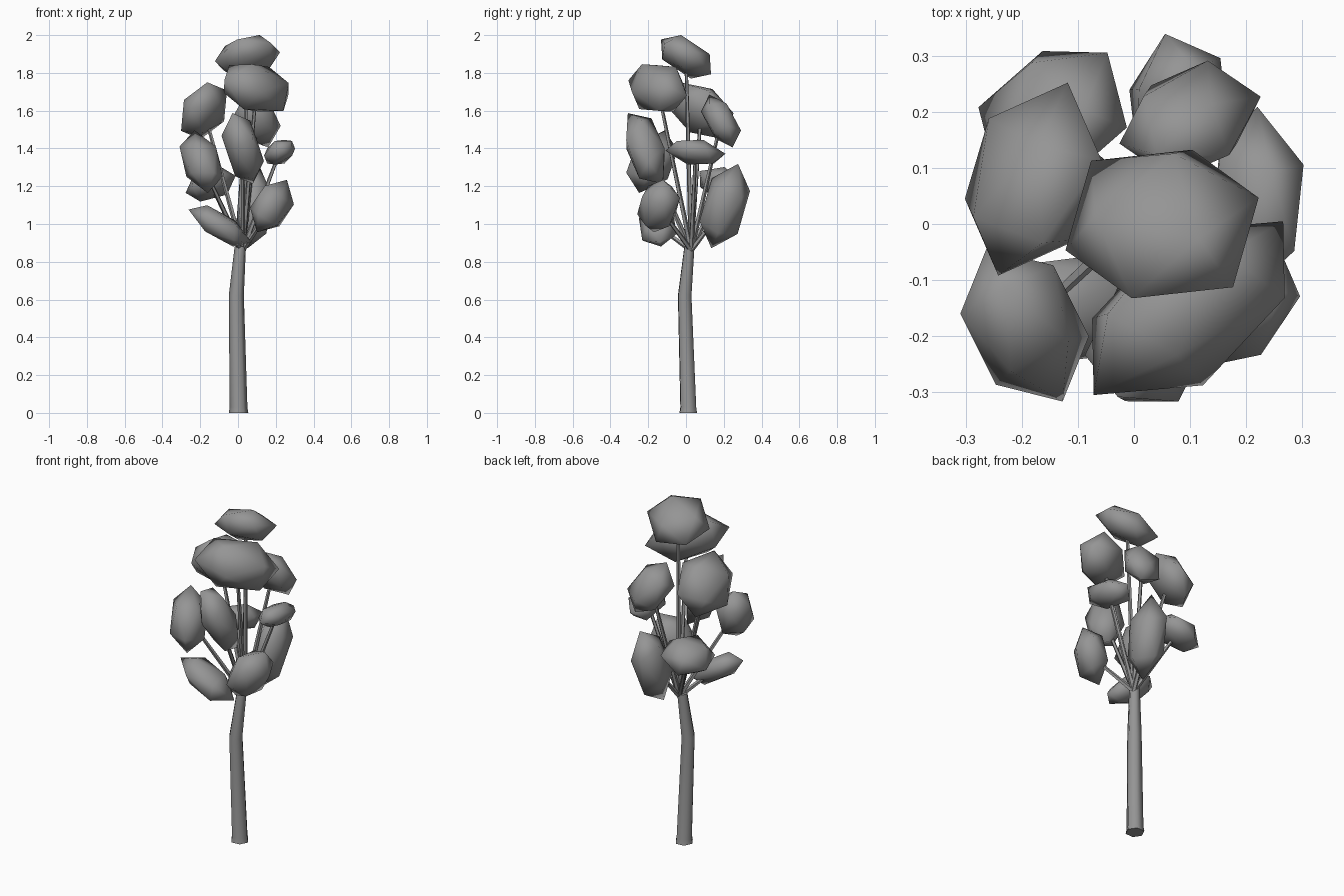
import bpy, bmesh, math
from mathutils import Vector, Matrix

cube = bpy.data.objects.get("Cube")
if cube:
    bpy.data.objects.remove(cube, do_unlink=True)

grey = bpy.data.materials.new("plain grey")
grey.use_nodes = True
grey.diffuse_color = (0.3, 0.3, 0.3, 1)
grey.node_tree.nodes["Principled BSDF"].inputs["Base Color"].default_value = (0.3, 0.3, 0.3, 1)


def finish(bm, name, angle):
    bmesh.ops.recalc_face_normals(bm, faces=bm.faces)
    mesh = bpy.data.meshes.new(name)
    bm.to_mesh(mesh)
    bm.free()
    mesh.materials.append(grey)
    obj = bpy.data.objects.new(name, mesh)
    bpy.context.collection.objects.link(obj)
    bpy.ops.object.select_all(action='DESELECT')
    obj.select_set(True)
    bpy.context.view_layer.objects.active = obj
    bpy.ops.object.shade_smooth_by_angle(angle=math.radians(angle))


def tube(name, path, sides):
    """Tapered tube through (point, radius) pairs, closed at both ends."""
    bm = bmesh.new()
    axis = Vector(path[-1][0]) - Vector(path[0][0])
    turn = axis.to_track_quat('Z', 'Y')
    rings = []
    for point, radius in path:
        ring = []
        for i in range(sides):
            a = math.tau * i / sides
            offset = turn @ Vector((math.cos(a), math.sin(a), 0)) * radius
            ring.append(bm.verts.new(Vector(point) + offset))
        rings.append(ring)
    for low, high in zip(rings, rings[1:]):
        for i in range(sides):
            j = (i + 1) % sides
            bm.faces.new((low[i], low[j], high[j], high[i]))
    bm.faces.new(rings[0])
    bm.faces.new(rings[-1])
    finish(bm, name, 65)


def clump(name, centre, half, lean):
    """Flattened twenty-sided blob: half sizes per axis, and lean in xy, xz, yz."""
    hx, hy, hz = (h * 1.08 for h in half)
    xy, xz, yz = lean[0] * hx * hy, lean[1] * hx * hz, lean[2] * hy * hz
    spread = Matrix(((hx * hx, xy, xz), (xy, hy * hy, yz), (xz, yz, hz * hz)))
    # Shape matrix whose square is the spread
    a = hx
    b, c = xy / a, xz / a
    d = math.sqrt(hy * hy - b * b)
    e = (yz - b * c) / d
    f = math.sqrt(hz * hz - c * c - e * e)
    shape = Matrix(((a, 0, 0), (b, d, 0), (c, e, f)))
    # Thinnest direction becomes the pole of the blob
    thin = Vector((centre[0], centre[1], 0.2)).normalized()
    inverse = spread.inverted()
    for _ in range(60):
        thin = (inverse @ thin).normalized()
    pole = (shape.inverted() @ thin).normalized()
    turn = pole.to_track_quat('Z', 'Y').to_matrix()
    # Small triangles at the poles, six-cornered rim between them
    bm = bmesh.new()
    for z, start in ((0.795, 0), (0.188, 60), (-0.188, 0), (-0.795, 60)):
        r = math.sqrt(1 - z * z)
        for i in range(3):
            t = math.radians(start + 120 * i)
            bm.verts.new((r * math.cos(t), r * math.sin(t), z))
    bmesh.ops.convex_hull(bm, input=bm.verts)
    bm.transform(Matrix.Translation(centre) @ (shape @ turn).to_4x4())
    finish(bm, name, 75)


# Bent trunk
tube("trunk", [((0.003, 0.012, 0), 0.052), ((0.003, 0.012, 0.03), 0.047),
               ((-0.009, -0.007, 0.62), 0.04), ((0.012, 0.018, 0.88), 0.03)], 6)

# Leaf clumps: centre, half sizes, lean
clumps = {
    "crown": ((0.05, 0, 1.885), (0.17, 0.145, 0.115), (0, 0.2, -0.5)),
    "upper_front": ((0.097, -0.15, 1.72), (0.19, 0.16, 0.14), (0.5, -0.25, -0.08)),
    "upper_right": ((-0.18, 0.08, 1.6), (0.125, 0.165, 0.15), (0.25, 0.3, -0.3)),
    "middle_front": ((0.025, -0.215, 1.4), (0.105, 0.115, 0.195), (0.1, -0.4, -0.4)),
    "middle_right": ((-0.195, -0.18, 1.33), (0.11, 0.135, 0.155), (-0.25, -0.3, 0.35)),
    "back_right": ((-0.145, 0.19, 1.21), (0.13, 0.13, 0.09), (0.2, 0.3, -0.25)),
    "lower_front": ((-0.095, -0.15, 0.99), (0.155, 0.1, 0.11), (0.1, -0.7, 0)),
    "lower_left": ((0.18, -0.145, 1.095), (0.112, 0.112, 0.14), (0.3, 0.3, 0.15)),
    "small_left": ((0.22, 0.05, 1.38), (0.085, 0.15, 0.072), (-0.1, 0.3, -0.3)),
    "upper_back": ((0.1, 0.185, 1.545), (0.12, 0.1, 0.135), (0.2, -0.2, -0.5)),
    "lower_back": ((0.08, 0.205, 1.095), (0.092, 0.128, 0.215), (0, 0.1, 0.35)),
}
fork = Vector((0.025, 0.027, 0.86))
for name, (centre, half, lean) in clumps.items():
    clump(name + "_leaves", centre, half, lean)
    tube(name + "_branch", [(fork, 0.014), (Vector(centre), 0.009)], 5)
